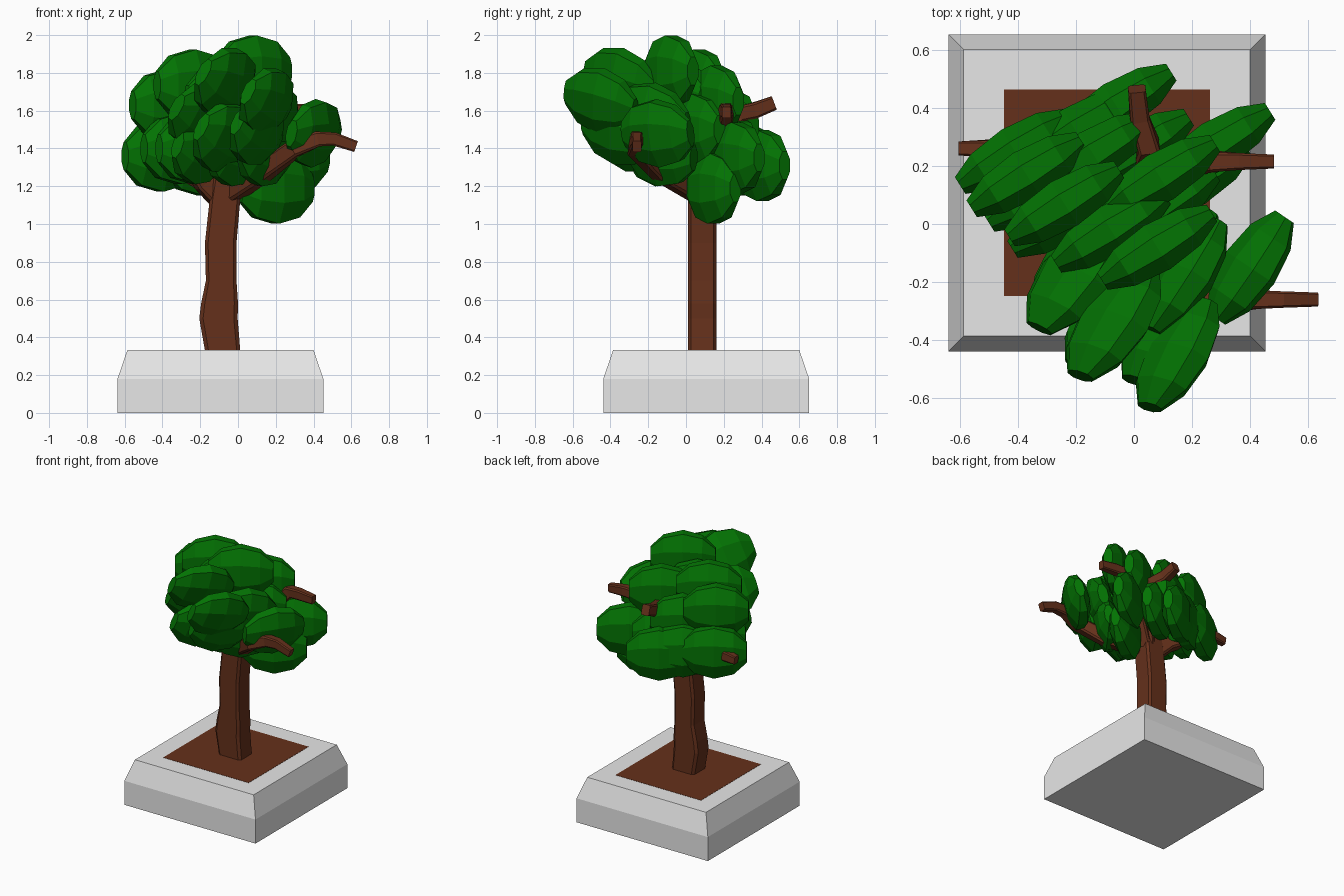
import bpy, bmesh, math
from mathutils import Vector, Matrix

if "Cube" in bpy.data.objects:
    bpy.data.objects.remove(bpy.data.objects["Cube"])


def material(name, rgb):
    m = bpy.data.materials.new(name)
    m.diffuse_color = (*rgb, 1)
    m.use_nodes = True
    m.node_tree.nodes["Principled BSDF"].inputs["Base Color"].default_value = m.diffuse_color
    return m


GREEN = material("leaf_green", (0.001, 0.175, 0.001))
BROWN = material("bark_brown", (0.13, 0.03, 0.011))
GREY = material("stone_grey", (0.8, 0.8, 0.8))


def finish(name, bm, mat):
    bmesh.ops.recalc_face_normals(bm, faces=bm.faces)
    me = bpy.data.meshes.new(name)
    bm.to_mesh(me)
    bm.free()
    me.materials.append(mat)
    ob = bpy.data.objects.new(name, me)
    bpy.context.collection.objects.link(ob)
    return ob


def loft(name, rings, mat):
    """Skin a stack of equal-length point loops and cap both ends."""
    bm = bmesh.new()
    loops = [[bm.verts.new(p) for p in r] for r in rings]
    n = len(loops[0])
    for a, b in zip(loops, loops[1:]):
        for i in range(n):
            j = (i + 1) % n
            bm.faces.new((a[i], a[j], b[j], b[i]))
    bm.faces.new(loops[0])
    bm.faces.new(loops[-1])
    return finish(name, bm, mat)


def chamfered(c, u, v, k=0.75):
    """Rectangle with cut corners; u and v are its half-side vectors."""
    pts = [(1, -k), (1, k), (k, 1), (-k, 1), (-1, k), (-1, -k), (-k, -1), (k, -1)]
    return [Vector(c) + u * a + v * b for a, b in pts]


# stone planter with sloping shoulder
CX, CY = -0.093, 0.107


def square(h, z):
    return [(CX + sx * h, CY + sy * h, z) for sx, sy in ((-1, -1), (1, -1), (1, 1), (-1, 1))]


loft("planter", [square(0.545, 0), square(0.545, 0.18), square(0.493, 0.332)], GREY)
loft("soil", [square(0.355, 0.328), square(0.355, 0.3335)], BROWN)

# wavy trunk: (left x, right x, z)
trunk = [(-0.175, 0.012, 0.33), (-0.205, -0.002, 0.50), (-0.195, 0.0, 0.58), (-0.17, -0.008, 0.70),
         (-0.175, -0.008, 0.90), (-0.15, 0.012, 1.13), (-0.13, 0.02, 1.25)]
loft("trunk", [chamfered(((a + b) / 2, 0.086, z), Vector(((b - a) / 2, 0, 0)), Vector((0, 0.076, 0)), 0.8)
               for a, b, z in trunk], BROWN)


def branch(name, path, w0=0.045, w1=0.024):
    pts = [Vector(p) for p in path]
    rings = []
    for i, p in enumerate(pts):
        t = (pts[min(i + 1, len(pts) - 1)] - pts[max(i - 1, 0)]).normalized()
        side = t.cross(Vector((0, 0, 1))).normalized()
        up = side.cross(t)
        w = w0 + (w1 - w0) * i / (len(pts) - 1)
        rings.append(chamfered(p, side * w, up * w * 1.25))
    loft(name, rings, BROWN)


# branches poking out of the crown
branch("branch_right", [(-0.03, 0.06, 1.17), (0.14, -0.14, 1.28), (0.30, -0.27, 1.40),
                        (0.42, -0.26, 1.45), (0.51, -0.26, 1.45), (0.625, -0.26, 1.41)])
branch("branch_back_right", [(-0.03, 0.1, 1.18), (0.12, 0.18, 1.45), (0.28, 0.215, 1.60),
                             (0.36, 0.215, 1.60), (0.48, 0.215, 1.59)])
branch("branch_back", [(-0.05, 0.1, 1.18), (0.04, 0.18, 1.45), (0.05, 0.27, 1.58), (0.02, 0.36, 1.6),
                       (0.01, 0.465, 1.64)], w1=0.03)
branch("branch_left", [(-0.08, 0.09, 1.13), (-0.2, 0.14, 1.24), (-0.46, 0.26, 1.37), (-0.6, 0.26, 1.35)], 0.05)
branch("branch_front_left", [(-0.08, 0.08, 1.13), (-0.18, 0.05, 1.22), (-0.29, 0.0, 1.38),
                             (-0.35, -0.04, 1.52)], 0.05)


def leaf_clump(name, x, y, z, yaw, roll=0, pitch=0, s=1):
    """Coarse flattened barrel: eight sides, small flat ends on the long axis."""
    profile = [(-1, 0.4), (-0.6, 0.85), (0, 1.03), (0.6, 0.85), (1, 0.4)]
    angles = [math.radians(22.5 + 45 * k) for k in range(8)]
    m = (Matrix.Translation((x, y, z)) @ Matrix.Rotation(math.radians(yaw), 4, 'Z')
         @ Matrix.Rotation(math.radians(pitch), 4, 'Y') @ Matrix.Rotation(math.radians(roll), 4, 'X')
         @ Matrix.Diagonal((0.222 * s, 0.092 * s, 0.198 * s, 1)))
    loft(name, [[m @ Vector((u, r * math.cos(a), r * math.sin(a))) for a in angles]
                for u, r in profile], GREEN)


# crown, parallel upright clumps: x, y, z
upright = [(0.08, -0.08, 1.81), (0.09, 0.16, 1.65), (-0.24, 0.07, 1.735), (-0.37, 0.17, 1.63),
           (-0.41, 0.25, 1.36), (-0.06, 0.405, 1.31), (0.28, 0.27, 1.35), (0.2, 0.145, 1.19),
           (-0.08, -0.02, 1.66), (-0.14, 0.24, 1.52), (0.09, 0.06, 1.5), (-0.31, 0.12, 1.4),
           (-0.23, 0.03, 1.4), (-0.2, 0.32, 1.34), (0.0, 0.25, 1.38)]
for i, (x, y, z) in enumerate(upright):
    leaf_clump(f"leaf_clump_{i + 1}", x, y, z, 32)

# crown, leaning clumps fanned to the front: x, y, z, yaw, roll, pitch, scale
leaning = [(0.4, -0.15, 1.48, 56, 15, 0, 0.95), (0.15, -0.45, 1.65, 62, 22, 14, 0.95),
           (-0.07, -0.34, 1.75, 58, 25, 14, 1), (-0.2, -0.18, 1.58, 55, 28, 10, 1),
           (0.17, -0.18, 1.56, 58, 15, 10, 1), (0.1, -0.36, 1.49, 60, 20, 14, 0.95),
           (-0.08, -0.3, 1.46, 58, 22, 14, 1), (0.14, -0.13, 1.38, 55, 10, 8, 0.95),
           (-0.2, -0.12, 1.39, 55, 15, 8, 0.95), (-0.02, -0.14, 1.38, 55, 10, 8, 0.95)]
for i, args in enumerate(leaning):
    leaf_clump(f"front_leaf_clump_{i + 1}", *args)
